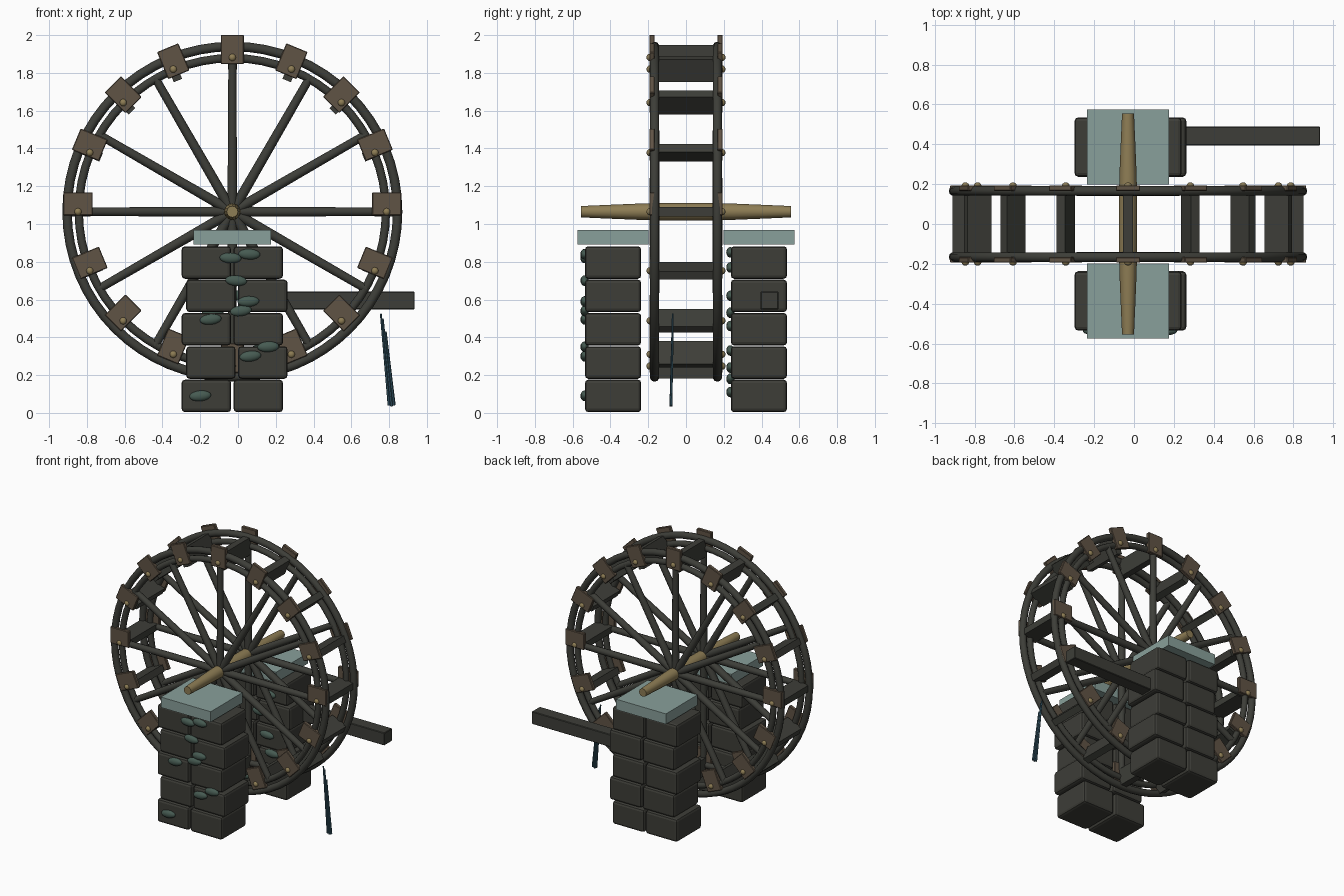
import bpy, math, random
from mathutils import Vector, Matrix

if "Cube" in bpy.data.objects:
    bpy.data.objects.remove(bpy.data.objects["Cube"])

random.seed(4)
CX, CZ = -0.03, 1.065      # wheel axis
RIM_Y = 0.166


def mat(name, rgb):
    m = bpy.data.materials.new(name)
    m.diffuse_color = (*rgb, 1)
    m.use_nodes = True
    m.node_tree.nodes["Principled BSDF"].inputs["Base Color"].default_value = m.diffuse_color
    return m


STONE = mat("dark stone", (0.047, 0.047, 0.039))
TIMBER = mat("dark timber", (0.047, 0.048, 0.040))
BROWN = mat("brown plate", (0.118, 0.088, 0.060))
GOLD = mat("golden wood", (0.270, 0.205, 0.090))
CAP = mat("pale slab", (0.250, 0.350, 0.325))
MOSS = mat("moss", (0.062, 0.105, 0.085))
WATER = mat("water blue", (0.035, 0.095, 0.135))


def finish(name, m, smooth=False, bevel=0, segs=2):
    o = bpy.context.object
    o.name = name
    o.data.materials.append(m)
    if bevel:
        b = o.modifiers.new("bevel", 'BEVEL')
        b.width, b.segments = bevel, segs
    if smooth:
        bpy.ops.object.shade_smooth_by_angle(angle=math.radians(50))
    return o


def box(name, m, loc, size, rot_y=0, bevel=0, segs=2):
    bpy.ops.mesh.primitive_cube_add(size=1, location=loc, rotation=(0, rot_y, 0))
    o = bpy.context.object
    o.data.transform(Matrix.Diagonal((*size, 1)))
    return finish(name, m, False, bevel, segs)


def rod(name, m, a, b, r1, r2, n=10):
    a, b = Vector(a), Vector(b)
    d = b - a
    bpy.ops.mesh.primitive_cone_add(vertices=n, radius1=r1, radius2=r2, depth=d.length,
                                    location=(a + b) / 2,
                                    rotation=d.to_track_quat('Z', 'Y').to_euler())
    return finish(name, m, True)


def ball(name, m, loc, size, rot=(0, 0, 0)):
    bpy.ops.mesh.primitive_uv_sphere_add(segments=12, ring_count=8, radius=1, location=loc, rotation=rot)
    bpy.context.object.scale = size
    return finish(name, m, True)


def polar(r, a, y, dz=0):
    return (CX + r * math.cos(a), y, CZ + dz + r * math.sin(a))


# Wheel: two rims per side, spokes, cover plates and studs
for s in (-1, 1):
    y = s * RIM_Y
    for name, r, t in (("outer_rim", 0.875, 0.025), ("inner_rim", 0.813, 0.022)):
        bpy.ops.mesh.primitive_torus_add(major_radius=r, minor_radius=t, major_segments=64,
                                         minor_segments=10, location=(CX, y, CZ),
                                         rotation=(math.pi / 2, 0, 0))
        finish(name, TIMBER, True)
    for i in range(12):
        a = i * math.pi / 6
        rod("spoke", TIMBER, (CX, y, CZ), polar(0.82, a, y), 0.027, 0.022)
    for i in range(16):
        a = i * math.pi / 8
        box("cover_plate", BROWN, polar(0.817, a, s * 0.180, 0.042), (0.155, 0.028, 0.122), -a, 0.004, 1)
        ball("stud", GOLD, polar(0.817, a, s * 0.193), (0.019, 0.016, 0.019))

# Paddles between the rims
for i in range(16):
    a = i * math.pi / 8
    box("paddle", TIMBER, polar(0.817, a, 0), (0.130, 0.31, 0.048), -a)

# Tapered axle lathed along y
profile = [(0.03, 0.555), (0.036, 0.42), (0.043, 0.25), (0.046, 0.1)]
profile += [(r, -y) for r, y in reversed(profile)]
N = 12
verts = [(CX + r * math.cos(2 * math.pi * k / N), y, CZ + r * math.sin(2 * math.pi * k / N))
         for r, y in profile for k in range(N)]
faces = [(j * N + k, j * N + (k + 1) % N, (j + 1) * N + (k + 1) % N, (j + 1) * N + k)
         for j in range(len(profile) - 1) for k in range(N)]
last = (len(profile) - 1) * N
faces += [tuple(reversed(range(N))), tuple(range(last, last + N))]
me = bpy.data.meshes.new("axle")
me.from_pydata(verts, [], faces)
axle = bpy.data.objects.new("axle", me)
bpy.context.collection.objects.link(axle)
bpy.ops.object.select_all(action='DESELECT')
axle.select_set(True)
bpy.context.view_layer.objects.active = axle
finish("axle", GOLD, True)

# Stone piers with staggered courses and a slab on top
for s in (-1, 1):
    for row in range(5):
        off = -0.03 if row % 2 == 0 else -0.006
        for side in (-1, 1):
            box("pier_block", STONE, (off + side * 0.1375, s * 0.386, 0.090 + row * 0.1765),
                (0.262, 0.298, 0.172), 0, 0.018)
    box("pier_slab", CAP, (CX, s * 0.387, 0.930), (0.412, 0.375, 0.078))

# Moss tufts on the front faces of both piers
tufts = [(-0.20, 0.09), (0.065, 0.30), (0.16, 0.35), (-0.145, 0.495), (0.015, 0.54),
         (0.055, 0.59), (-0.01, 0.70), (-0.04, 0.82), (0.06, 0.84)]
for x, z in tufts:
    ball("moss_tuft", MOSS, (x, -0.537, z), (0.058, 0.022, 0.028), (0, random.uniform(-0.15, 0.1), 0))
for z in (0.11, 0.18, 0.24, 0.33, 0.46, 0.53, 0.62, 0.77, 0.85):
    ball("moss_tuft", MOSS, (random.uniform(-0.2, 0.14), 0.235, z), (0.058, 0.022, 0.028),
         (0, random.uniform(-0.15, 0.1), 0))

# Side beam from the rear pier
box("side_beam", TIMBER, (0.56, 0.442, 0.595), (0.75, 0.095, 0.094), 0, 0.004, 1)

# Thin falling strands of water
for top, low in (((0.756, 0.525), (0.800, 0.04)), ((0.766, 0.50), (0.814, 0.035)),
                 ((0.782, 0.43), (0.827, 0.04))):
    rod("water_strand", WATER, (top[0], -0.070, top[1]), (low[0], -0.080, low[1]), 0.005, 0.008, 6)
